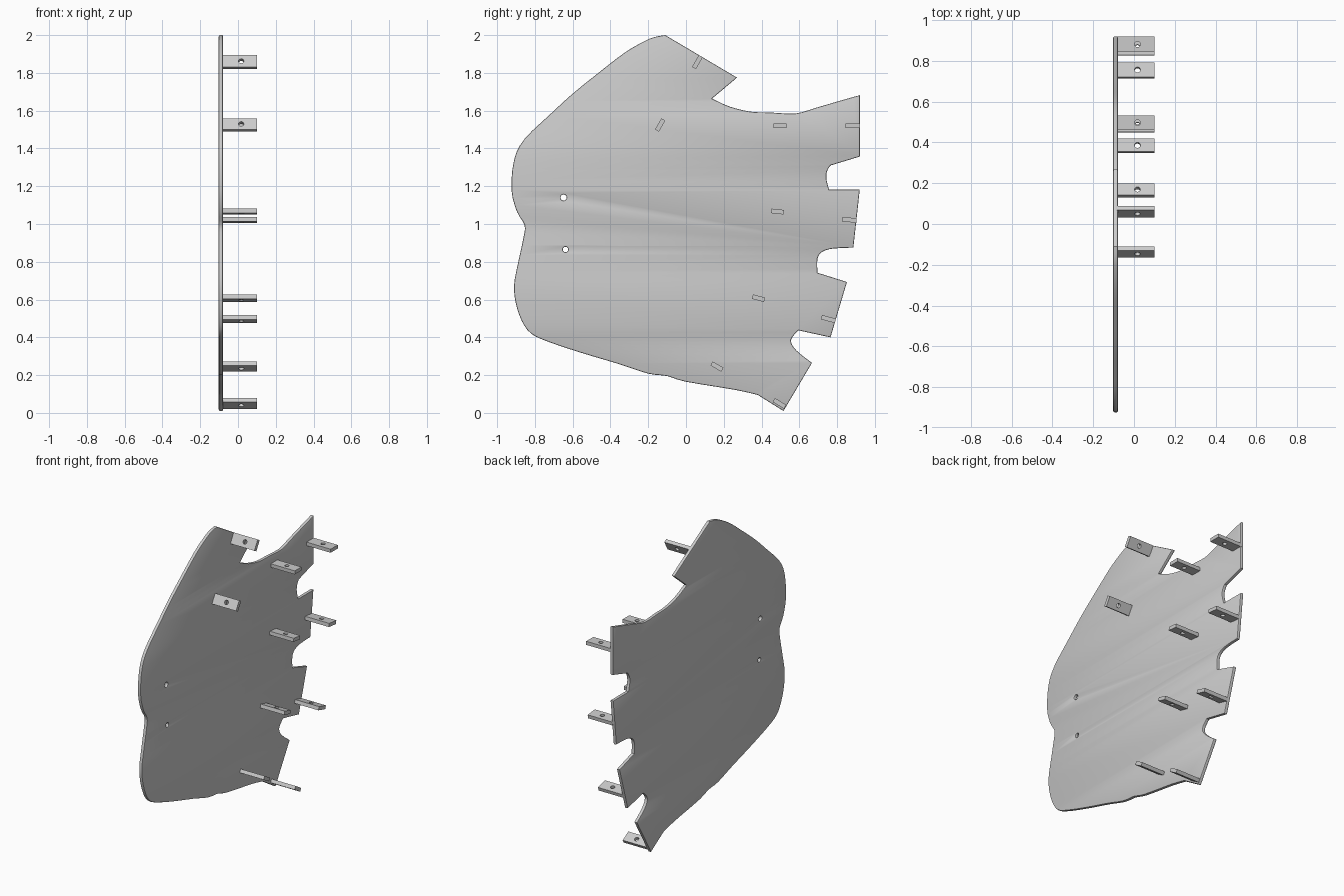
import bpy, bmesh, math
from mathutils import Matrix, Vector

if "Cube" in bpy.data.objects:
    bpy.data.objects.remove(bpy.data.objects["Cube"])

grey = bpy.data.materials.new("light_grey")
grey.diffuse_color = (0.6, 0.6, 0.6, 1)
grey.use_nodes = True
grey.node_tree.nodes["Principled BSDF"].inputs["Base Color"].default_value = grey.diffuse_color


def circle(cx, cy, r, n=20):
    return [(cx + r * math.cos(2 * math.pi * i / n), cy + r * math.sin(2 * math.pi * i / n)) for i in range(n)]


def smooth_run(pts, steps=3):
    """Catmull-Rom curve through one run of points, sharp at both ends."""
    if len(pts) < 3:
        return [Vector(p) for p in pts[:-1]]
    v = [Vector(p) for p in [pts[0]] + pts + [pts[-1]]]
    out = []
    for a, b, c, d in zip(v, v[1:], v[2:], v[3:]):
        for k in range(steps):
            t = k / steps
            out.append(0.5 * (2 * b + (c - a) * t + (2 * a - 5 * b + 4 * c - d) * t * t
                              + (3 * b - a - 3 * c + d) * t ** 3))
    return out


def slab(name, loops, thickness, matrix, round_edge=0.0):
    """Flat sheet with holes: the first loop is the rim, the rest are cut-outs."""
    curve = bpy.data.curves.new(name, 'CURVE')
    curve.dimensions = '2D'
    curve.fill_mode = 'BOTH'
    curve.extrude = thickness / 2 - round_edge
    curve.bevel_depth = round_edge
    curve.bevel_resolution = 1
    curve.offset = -round_edge
    for loop in loops:
        s = curve.splines.new('POLY')
        s.points.add(len(loop) - 1)
        for p, q in zip(s.points, loop):
            p.co = (q[0], q[1], 0, 1)
        s.use_cyclic_u = True
    temp = bpy.data.objects.new(name + "_curve", curve)
    bpy.context.collection.objects.link(temp)
    bpy.context.view_layer.update()
    mesh = bpy.data.meshes.new_from_object(temp.evaluated_get(bpy.context.evaluated_depsgraph_get()))
    bpy.data.objects.remove(temp)
    bm = bmesh.new()
    bm.from_mesh(mesh)
    bmesh.ops.remove_doubles(bm, verts=bm.verts, dist=1e-5)
    bmesh.ops.recalc_face_normals(bm, faces=bm.faces)
    bm.to_mesh(mesh)
    bm.free()
    mesh.name = name
    mesh.materials.clear()
    mesh.materials.append(grey)
    mesh.transform(matrix)
    obj = bpy.data.objects.new(name, mesh)
    bpy.context.collection.objects.link(obj)
    bpy.ops.object.select_all(action='DESELECT')
    obj.select_set(True)
    bpy.context.view_layer.objects.active = obj
    bpy.ops.object.shade_smooth_by_angle(angle=math.radians(35))
    return obj


# Plate outline as (y, z) runs between sharp corners
right_edge = [
    [(-0.11, 2.0), (0.27, 1.775)],
    [(0.27, 1.775), (0.138, 1.664)],
    [(0.138, 1.664), (0.23, 1.622), (0.34, 1.595), (0.45, 1.59), (0.58, 1.585), (0.68, 1.613), (0.79, 1.645), (0.92, 1.682)],
    [(0.92, 1.682), (0.92, 1.357)],
    [(0.92, 1.357), (0.765, 1.31)],
    [(0.765, 1.31), (0.747, 1.28), (0.743, 1.24), (0.757, 1.183)],
    [(0.757, 1.183), (0.92, 1.183)],
    [(0.92, 1.183), (0.886, 0.875)],
    [(0.886, 0.875), (0.78, 0.87), (0.722, 0.853), (0.696, 0.817), (0.696, 0.742)],
    [(0.696, 0.742), (0.852, 0.693)],
    [(0.852, 0.693), (0.765, 0.4)],
    [(0.765, 0.4), (0.595, 0.437)],
    [(0.595, 0.437), (0.555, 0.385), (0.585, 0.33), (0.667, 0.265)],
    [(0.667, 0.265), (0.516, 0.01)],
]
left_edge = [
    [(0.516, 0.01), (0.38, 0.095)],
    [(0.38, 0.095), (0.26, 0.122), (0.0, 0.165), (-0.1, 0.195), (-0.2, 0.208), (-0.35, 0.257), (-0.56, 0.32),
     (-0.73, 0.377), (-0.82, 0.42), (-0.87, 0.488), (-0.902, 0.585), (-0.91, 0.68), (-0.89, 0.79), (-0.86, 0.93),
     (-0.855, 0.995), (-0.895, 1.065), (-0.924, 1.18), (-0.91, 1.34), (-0.855, 1.45), (-0.72, 1.58), (-0.6, 1.69),
     (-0.47, 1.795), (-0.325, 1.907), (-0.22, 1.968), (-0.165, 1.99), (-0.11, 2.0)],
]
outline = [p for run in right_edge + left_edge for p in smooth_run(run)]

# Upright plate with two mounting holes
X0, X1 = -0.102, -0.079
to_side = Matrix(((0, 0, 1, (X0 + X1) / 2), (1, 0, 0, 0), (0, 1, 0, 0), (0, 0, 0, 1)))
slab("plate", [outline, circle(-0.648, 1.14, 0.016), circle(-0.638, 0.865, 0.014)], X1 - X0, to_side, 0.006)

# Drilled tabs standing out of the plate: y, z, tilt in degrees, width
tabs = [
    (0.06, 1.857, 60, 0.072), (-0.137, 1.524, 60, 0.068),
    (0.497, 1.52, 0, 0.07), (0.882, 1.52, 0, 0.076),
    (0.484, 1.066, -6, 0.068), (0.865, 1.022, -6, 0.076),
    (0.384, 0.607, -15, 0.066), (0.754, 0.497, -15, 0.076),
    (0.164, 0.245, -30, 0.066), (0.495, 0.05, -31, 0.07),
]
for i, (y, z, tilt, w) in enumerate(tabs):
    a = math.radians(tilt)
    m = Matrix.Translation((0, y, z)) @ Matrix.Rotation(a, 4, 'X')
    rim = [(-0.085, -w / 2), (0.1, -w / 2), (0.1, w / 2), (-0.085, w / 2)]
    slab(f"tab_{i + 1}", [rim, circle(0.017, 0, 0.014)], 0.024, m)
